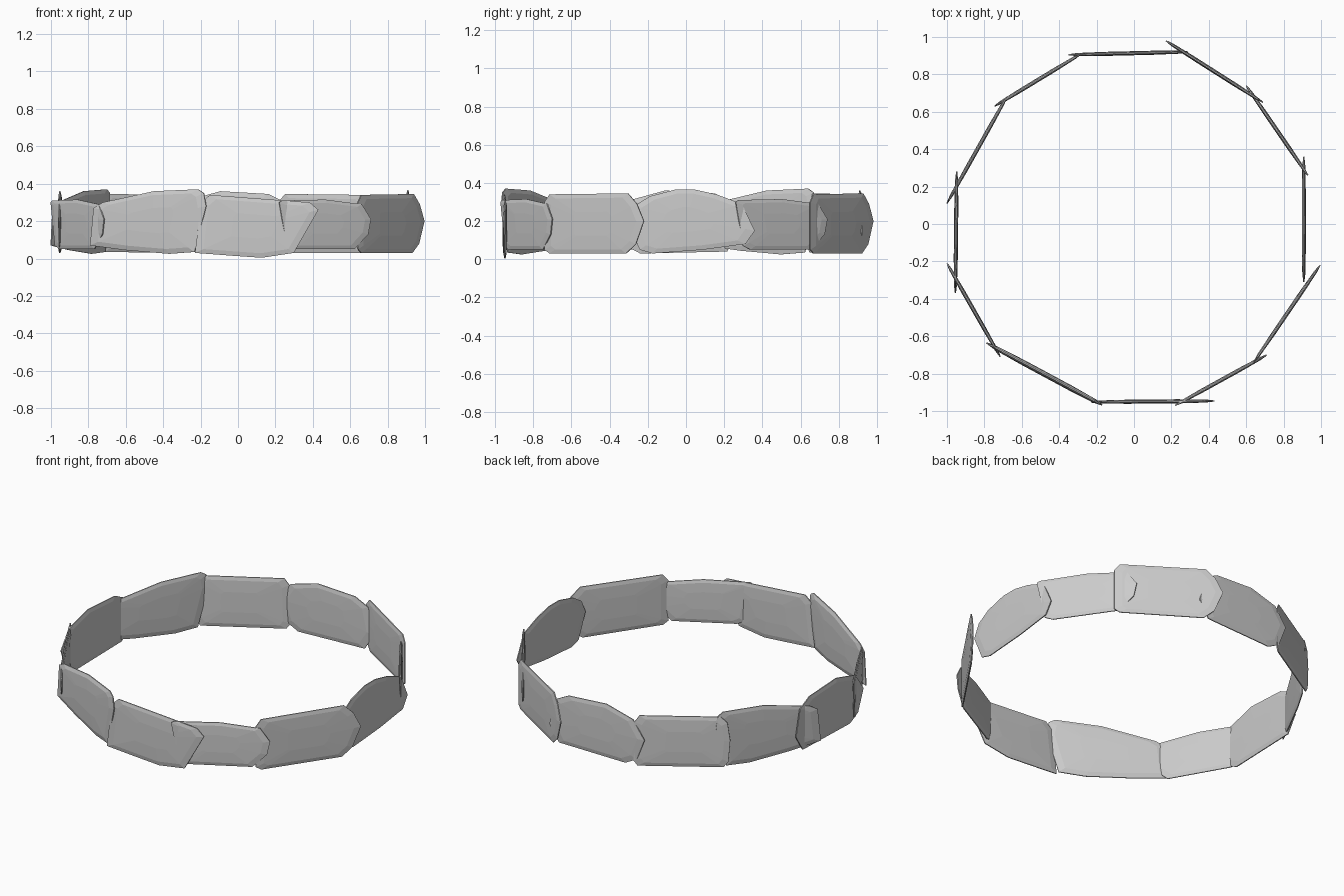
import bpy, bmesh
from mathutils import Vector

if "Cube" in bpy.data.objects:
    bpy.data.objects.remove(bpy.data.objects["Cube"])

# Outlines seen from outside the ring: (fraction along the slab, height)
BLOCK = [(0, .06), (.04, .03), (.93, .035), (.98, .07), (1, .2), (.97, .31), (.9, .345), (.06, .34), (.01, .3)]
POINT_R = [(0, .05), (.05, .03), (.82, .03), (.92, .08), (1, .2), (.93, .29), (.84, .345), (.05, .34), (0, .3)]
FRONT = [(0, .03), (.3, .015), (.54, .004), (.8, .03), (1, .26), (.93, .3), (.68, .31), (.12, .34), (.05, .3)]
RISING = [(0, .07), (.3, .045), (.68, .025), (.9, .035), (1, .28), (.98, .35), (.93, .37), (.55, .36), (.11, .3), (.03, .27)]
HUMP = [(0, .2), (.1, .05), (.2, .03), (.6, .05), (.93, .08), (1, .15), (.9, .29), (.7, .34), (.53, .365), (.38, .365), (.18, .33), (.06, .28)]
SOFT = [(0, .3), (.08, .07), (.16, .05), (.82, .05), (.97, .13), (1, .21), (.9, .29), (.5, .315), (.03, .31)]
BENT = [(0, .14), (.1, .04), (.8, .03), (.92, .07), (1, .2), (.88, .31), (.6, .36), (.2, .345), (.06, .3)]


def slab(name, a, b, outline, t=.011):
    """Thin faceted stone: hull of an edge outline and two inset faces."""
    a, b = Vector(a), Vector(b)
    d = b - a
    out = Vector((d.y, -d.x)).normalized()
    cu = sum(p[0] for p in outline) / len(outline)
    cz = sum(p[1] for p in outline) / len(outline)
    bm = bmesh.new()
    for scale, off in ((1, .003), (1, -.003), (.86, t * .75), (.86, -t * .75), (.4, t), (.4, -t)):
        for u, z in outline:
            p = a + d * (cu + (u - cu) * scale) + out * off
            bm.verts.new((p.x, p.y, cz + (z - cz) * scale))
    res = bmesh.ops.convex_hull(bm, input=bm.verts)
    junk = [v for v in bm.verts if not v.link_faces]
    bmesh.ops.delete(bm, geom=junk, context='VERTS')
    bmesh.ops.recalc_face_normals(bm, faces=bm.faces)
    me = bpy.data.meshes.new(name)
    bm.to_mesh(me)
    bm.free()
    ob = bpy.data.objects.new(name, me)
    bpy.context.collection.objects.link(ob)
    return ob


# Ring of overlapping slabs, counterclockwise from the front
slab("front_slab", (-.23, -.952), (.43, -.946), FRONT)
slab("front_right_slab", (.22, -.97), (.71, -.70), SOFT)
slab("right_front_slab", (.64, -.74), (.995, -.22), POINT_R)
slab("right_slab", (.908, -.31), (.908, .36), HUMP)
slab("right_back_slab", (.93, .26), (.60, .74), SOFT)
slab("back_right_slab", (.69, .65), (.17, .98), POINT_R)
slab("back_slab", (.29, .92), (-.35, .905), BENT)
slab("back_left_slab", (-.28, .912), (-.745, .63), BLOCK)
slab("left_back_slab", (-.68, .68), (-1, .11), [(1 - u, z) for u, z in RISING])
slab("left_slab", (-.948, .28), (-.955, -.37), BENT)
slab("left_front_slab", (-1, -.21), (-.715, -.71), SOFT)
slab("front_left_slab", (-.79, -.635), (-.17, -.968), RISING, .015)
